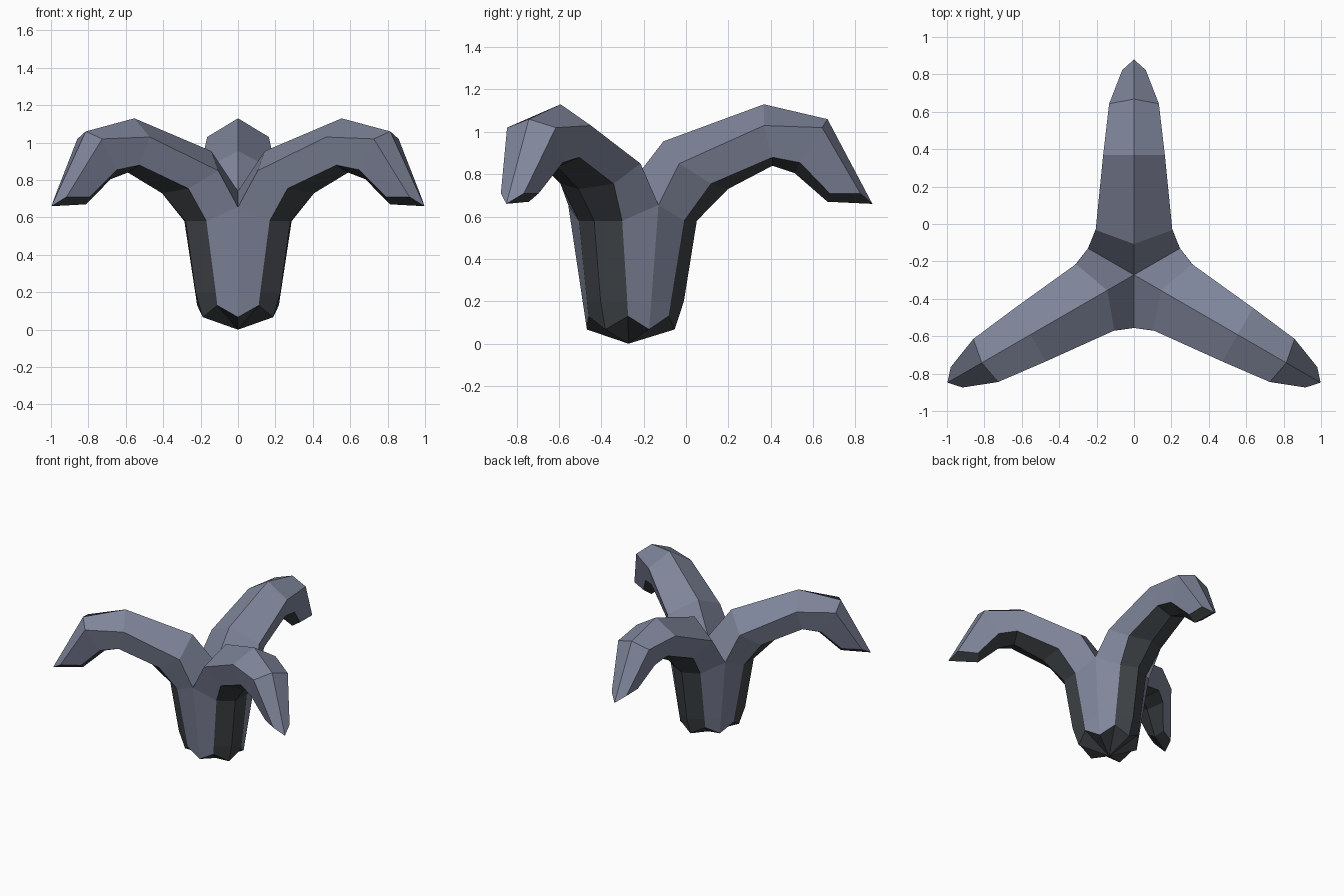
import bpy, bmesh, math

if "Cube" in bpy.data.objects:
    bpy.data.objects.remove(bpy.data.objects["Cube"])

CY = -0.272            # axis of the three-fold symmetry

# Arm cross-sections (radius, half width, height): ridge, shoulder, lower side, keel
arm = [
    [(.165, 0, .955), (.24, .205, .85), (.39, .145, .755), (.47, 0, .73)],
    [(.64, 0, 1.13), (.64, .165, 1.03), (.68, .125, .88), (.68, 0, .84)],
    [(.94, 0, 1.06), (.915, .133, 1.02), (.81, .11, .855), (.785, 0, .805)],
    [(1.152, 0, .66), (1.095, .063, .71), (.95, .06, .71), (.94, 0, .67)],
]
# Stem rings from the top down: keel, lower side, (radius, height) of the valley
stem = [
    [(.323, 0, .58), (.263, .118, .58), (.284, .655)],
    [(.262, 0, .20), (.201, .110, .20), (.216, .20)],
    [(.218, 0, .067), (.19, .108, .13), (.196, .067)],
]
top, base = (0, 0, .74), (0, 0, 0)
SKIN, UNDER = 0, 1

bm = bmesh.new()


def valley(v):
    # a point midway between two arms
    r, z = v
    return (r * math.cos(math.pi / 3), r * math.sin(math.pi / 3), z)


def sixth(turn, side):
    """One mirrored half of one arm with its share of the stem."""
    def face(colour, *pts):
        vs = []
        for r, s, z in pts:
            s *= side
            vs.append(bm.verts.new((r * math.cos(turn) - s * math.sin(turn),
                                    CY + r * math.sin(turn) + s * math.cos(turn), z)))
        bm.faces.new(vs).material_index = colour

    # arm skin, dark underside and hooked tip
    for a, b in zip(arm, arm[1:]):
        for i in range(3):
            face(UNDER if i == 2 else SKIN, a[i], a[i + 1], b[i + 1], b[i])
    face(UNDER, *arm[-1])
    # crotch between the arms
    ridge, shoulder, low, keel = arm[0]
    k, l, v = stem[0]
    face(SKIN, top, ridge, shoulder, valley(v))
    face(SKIN, valley(v), shoulder, low, l)
    face(UNDER, l, low, keel, k)
    # stem: light panels with dark strips below each arm
    for a, b in zip(stem, stem[1:]):
        face(UNDER, a[0], a[1], b[1], b[0])
        face(SKIN, a[1], valley(a[2]), valley(b[2]), b[1])
    # pointed dark foot
    k, l, v = stem[-1]
    face(UNDER, k, l, base)
    face(UNDER, l, valley(v), base)


for n in range(3):
    for side in (1, -1):
        sixth(math.radians(90 + 120 * n), side)

bmesh.ops.remove_doubles(bm, verts=bm.verts, dist=0.001)
bmesh.ops.recalc_face_normals(bm, faces=bm.faces)
mesh = bpy.data.meshes.new("three_armed_stem")
bm.to_mesh(mesh)
bm.free()
for name, rgb in (("slate_grey", (0.215, 0.238, 0.328)),
                  ("charcoal", (0.05, 0.056, 0.063))):
    mat = bpy.data.materials.new(name)
    mat.diffuse_color = (*rgb, 1)
    mat.use_nodes = True
    mat.node_tree.nodes["Principled BSDF"].inputs["Base Color"].default_value = mat.diffuse_color
    mesh.materials.append(mat)
bpy.context.collection.objects.link(bpy.data.objects.new("three_armed_stem", mesh))
